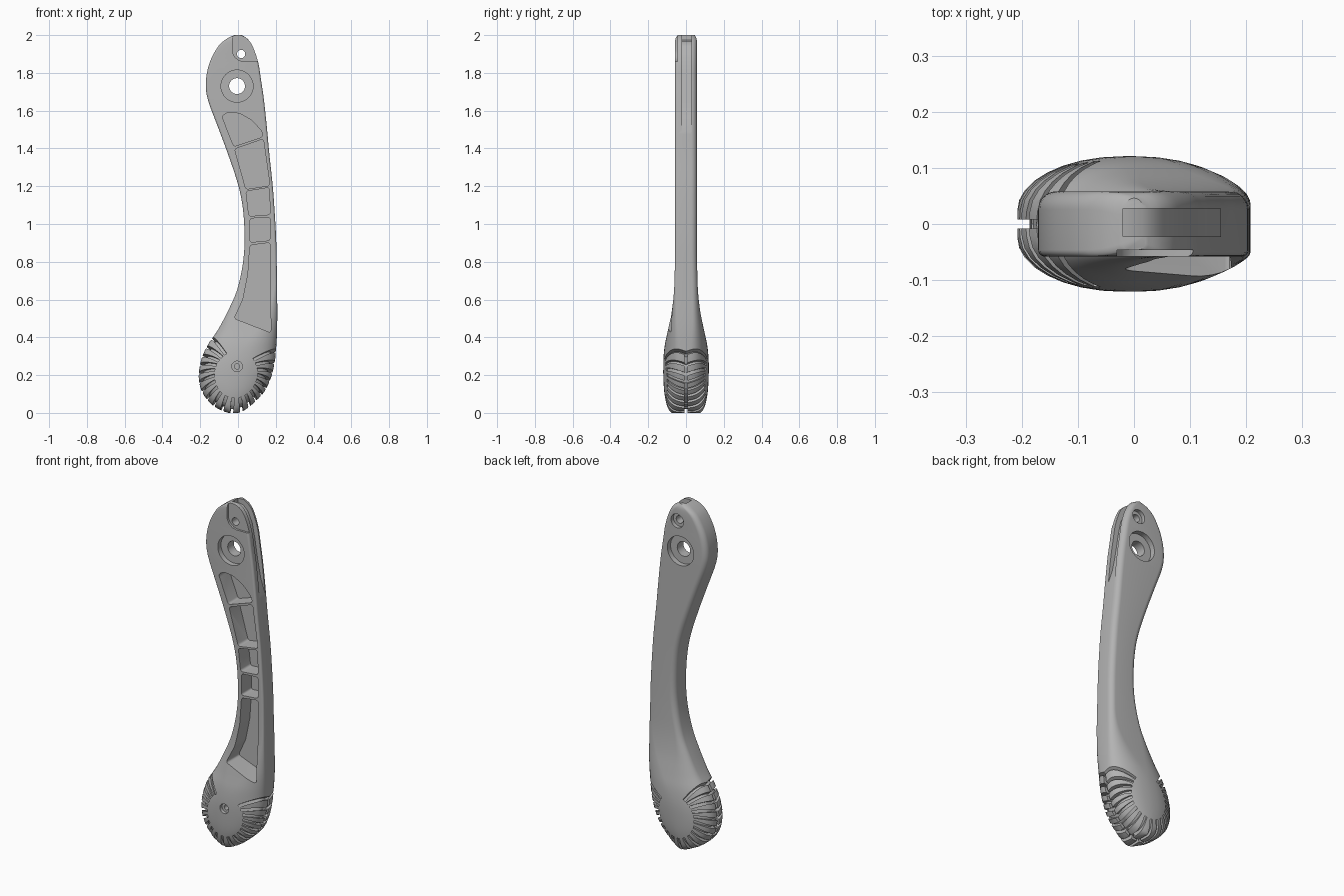
import bpy, bmesh
from math import sin, cos, pi, radians
from mathutils import Vector
from mathutils.bvhtree import BVHTree

cube = bpy.data.objects.get("Cube")
if cube:
    bpy.data.objects.remove(cube, do_unlink=True)

# Side outline: height, left edge, right edge, half thickness
OUTLINE = [
    (0, -.05, 0, .075), (.012, -.085, .03, .088), (.045, -.14, .075, .103),
    (.11, -.19, .138, .115), (.19, -.208, .176, .12), (.28, -.195, .196, .12),
    (.36, -.16, .203, .112), (.44, -.106, .207, .095), (.54, -.053, .208, .075),
    (.65, -.005, .207, .063), (.785, .025, .205, .059), (.92, .035, .202, .058),
    (1.08, .026, .193, .058), (1.21, 0, .183, .058), (1.37, -.053, .166, .058),
    (1.51, -.105, .153, .058), (1.66, -.16, .137, .058), (1.755, -.17, .123, .058),
    (1.855, -.15, .107, .058), (1.94, -.105, .078, .058), (1.98, -.06, .05, .056),
    (2, -.02, .02, .046)]

# Front pockets between the ribs, as x, z corners
POCKETS = [
    [(-.085, 1.57), (-.053, 1.592), (.01, 1.585), (.074, 1.548), (.127, 1.49),
     (.132, 1.462), (-.022, 1.41)],
    [(-.018, 1.397), (.134, 1.45), (.169, 1.204), (.042, 1.184)],
    [(.042, 1.173), (.166, 1.193), (.17, 1.05), (.058, 1.041)],
    [(.063, 1.029), (.17, 1.036), (.17, .913), (.063, .903)],
    [(.063, .888), (.17, .901), (.174, .425), (-.02, .5), (.026, .6), (.053, .733)]]


def make_object(name, bm):
    bmesh.ops.recalc_face_normals(bm, faces=bm.faces)
    mesh = bpy.data.meshes.new(name)
    bm.to_mesh(mesh)
    bm.free()
    obj = bpy.data.objects.new(name, mesh)
    bpy.context.collection.objects.link(obj)
    return obj


def loft(name, strips):
    """Skin each list of rings into a closed solid."""
    bm = bmesh.new()
    for rings in strips:
        loops = [[bm.verts.new(p) for p in ring] for ring in rings]
        n = len(loops[0])
        for a, b in zip(loops, loops[1:]):
            for i in range(n):
                j = (i + 1) % n
                bm.faces.new((a[i], a[j], b[j], b[i]))
        bm.faces.new(loops[0])
        bm.faces.new(loops[-1])
    return make_object(name, bm)


def prism(name, points, y0, y1, rounding=0):
    """Extrude an x, z outline along y, rounding its corners."""
    bm = bmesh.new()
    rings = [[bm.verts.new((x, y, z)) for x, z in points] for y in (y0, y1)]
    n = len(points)
    for i in range(n):
        j = (i + 1) % n
        bm.faces.new((rings[0][i], rings[0][j], rings[1][j], rings[1][i]))
    for ring in rings:
        bm.faces.new(ring)
    if rounding:
        edges = [e for e in bm.edges if abs(e.verts[0].co.y - e.verts[1].co.y) > .001]
        bmesh.ops.bevel(bm, geom=edges, offset=rounding, segments=4, profile=.5,
                        affect='EDGES', clamp_overlap=True)
    return make_object(name, bm)


def disc(name, x, z, r, y0, y1):
    turn = [2 * pi * i / 40 for i in range(40)]
    return prism(name, [(x + r * cos(a), z + r * sin(a)) for a in turn], y0, y1)


def smooth_rows(rows, steps):
    """Catmull-Rom interpolation through the rows."""
    out = []
    for i in range(len(rows) - 1):
        quad = [rows[max(0, min(len(rows) - 1, i + k))] for k in (-1, 0, 1, 2)]
        for s in range(steps):
            t = s / steps
            out.append([b + .5 * t * (c - a + t * (2 * a - 5 * b + 4 * c - d
                        + t * (3 * (b - c) + d - a))) for a, b, c, d in zip(*quad)])
    out.append(list(rows[-1]))
    return out


def section(z, left, right, t):
    """Rounded rectangle on the arm that turns into an oval on the foot."""
    mid, w = (left + right) / 2, (right - left) / 2
    k = max(0, min(1, (.7 - z) / .4))
    k = k * k * (3 - 2 * k)
    ring = []
    for q, (sx, sy) in enumerate(((1, 1), (-1, 1), (-1, -1), (1, -1))):
        r = .032 if sy > 0 else .012
        rx = min(r + k * (.95 * w - r), .95 * w)
        ry = r + k * (.8 * t - r)
        for i in range(9):
            a = (q + i / 8) * pi / 2
            ring.append((mid + sx * (w - rx) + rx * cos(a),
                         sy * (t - ry) + ry * sin(a), z))
    return ring


# Main body
body = loft("support_leg", [[section(*row) for row in smooth_rows(OUTLINE, 4)]])
bpy.context.view_layer.update()
tree = BVHTree.FromObject(body, bpy.context.evaluated_depsgraph_get())
CENTRE = Vector((-.01, 0, .2))


def groove_ring(angle, lift, depth, across):
    """Cutter cross-section where a ray from the foot centre meets the skin."""
    d = Vector((cos(lift) * cos(angle), sin(lift), cos(lift) * sin(angle)))
    p = tree.ray_cast(CENTRE, d)[0]
    return [p + d * .02 + across, p + d * .02 - across,
            p - d * depth - across, p - d * depth + across]


def tread(angle):
    rings = []
    for i in range(-8, 9):
        s = i / 8
        a = angle + radians(14) * cos(angle) * abs(s)
        across = Vector((-sin(a), 0, cos(a))) * .008
        rings.append(groove_ring(a, radians(42) * s, .028 - .018 * abs(s), across))
    return rings


# Tread grooves and the slot round the middle of the foot
start, span, count = radians(125), radians(264), 20
cutters = [
    loft("tread_cutter", [tread(start + span * i / (count - 1)) for i in range(count)]),
    loft("slot_cutter", [[groove_ring(start + span * i / 60, 0, .022, Vector((0, .008, 0)))
                          for i in range(61)]])]

# Pockets
for outline in POCKETS:
    cutters.append(prism("pocket_cutter", outline, -.2, .034, .013))

# Pivot hole with a counterbore on both faces
for r, y0, y1 in ((.042, -.2, .2), (.085, -.2, -.028), (.085, .028, .2)):
    cutters.append(disc("pivot_cutter", -.005, 1.73, r, y0, y1))

# Recess and pin hole at the tip
cutters.append(prism("tip_recess_cutter", [(-.03, 2.1), (-.03, 1.91), (-.018, 1.885),
                     (.005, 1.866), (.03, 1.86), (.2, 1.86), (.2, 2.1)], -.2, -.046))
for r, y0, y1 in ((.022, -.2, .2), (.04, .036, .2)):
    cutters.append(disc("pin_cutter", .016, 1.9, r, y0, y1))

# Screw hole in the foot
for r, y1 in ((.028, -.1), (.014, -.06)):
    cutters.append(disc("screw_cutter", -.005, .246, r, -.2, y1))

# Channel along the upper edge
cutters.append(prism("channel_cutter", [(.158, 1.48), (.128, 1.57), (.11, 1.66),
                     (.09, 1.79), (.072, 1.88), (.045, 1.94), (.015, 1.968),
                     (-.02, 1.975), (-.02, 2.1), (.3, 2.1), (.3, 1.48)], -.022, .028))

# Cut everything and keep only the finished solid
for cutter in cutters:
    cutter.hide_render = True
    mod = body.modifiers.new(cutter.name, 'BOOLEAN')
    mod.operation, mod.solver, mod.object = 'DIFFERENCE', 'EXACT', cutter
bpy.context.view_layer.update()
finished = bpy.data.meshes.new_from_object(
    body.evaluated_get(bpy.context.evaluated_depsgraph_get()))
body.modifiers.clear()
body.data = finished
for cutter in cutters:
    bpy.data.objects.remove(cutter, do_unlink=True)

# Single grey finish
grey = bpy.data.materials.new("plain_grey")
grey.use_nodes = True
colour = (.45, .45, .45, 1)
grey.diffuse_color = colour
grey.node_tree.nodes["Principled BSDF"].inputs["Base Color"].default_value = colour
body.data.materials.clear()
body.data.materials.append(grey)
for face in body.data.polygons:
    face.material_index = 0

bpy.ops.object.select_all(action='DESELECT')
body.select_set(True)
bpy.context.view_layer.objects.active = body
bpy.ops.object.shade_smooth_by_angle(angle=radians(32))
